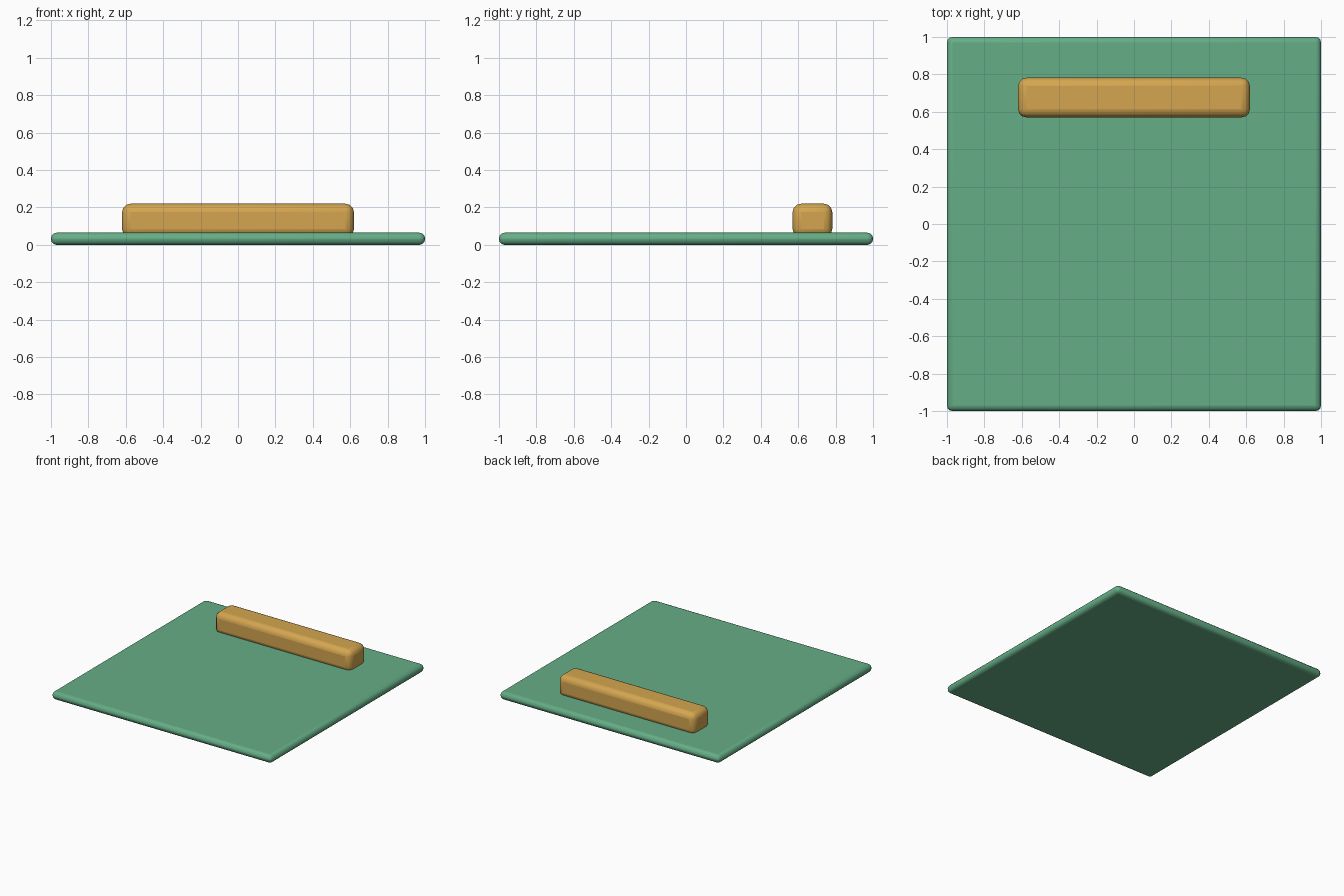
import bpy

if "Cube" in bpy.data.objects:
    bpy.data.objects.remove(bpy.data.objects["Cube"])


def material(name, color):
    m = bpy.data.materials.new(name)
    m.diffuse_color = color
    m.use_nodes = True
    m.node_tree.nodes["Principled BSDF"].inputs["Base Color"].default_value = m.diffuse_color
    return m


def rounded_box(name, lo, hi, radius, mat, segments=3):
    center = [(a + b) / 2 for a, b in zip(lo, hi)]
    bpy.ops.mesh.primitive_cube_add(size=1, location=center)
    ob = bpy.context.object
    ob.name = name
    ob.scale = [b - a for a, b in zip(lo, hi)]
    bpy.ops.object.transform_apply(location=False, rotation=False, scale=True)
    bevel = ob.modifiers.new("rounded_edges", "BEVEL")
    bevel.width = radius
    bevel.segments = segments
    ob.data.materials.append(mat)
    bpy.ops.object.shade_smooth_by_angle()
    return ob


green = material("green", (0.13, 0.42, 0.24, 1))
amber = material("amber", (0.66, 0.38, 0.08, 1))

# Thin square base plate
rounded_box("base_plate", (-1, -1, 0), (1, 1, 0.065), 0.03, green)

# Raised bar near the back edge, sunk slightly into the plate
rounded_box("back_bar", (-0.62, 0.57, 0.04), (0.62, 0.782, 0.22), 0.045, amber)
